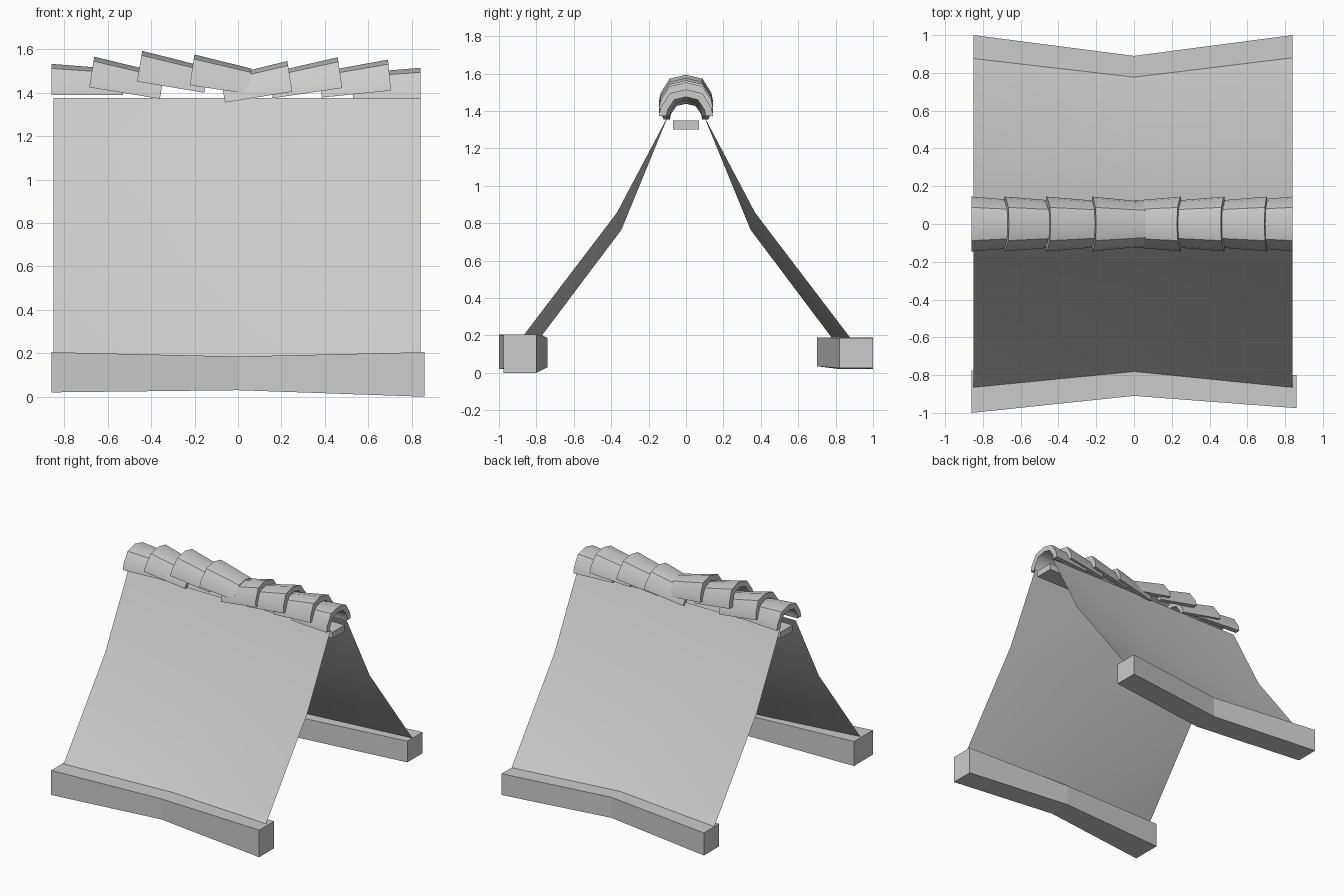
import bpy
from mathutils import Vector

if "Cube" in bpy.data.objects:
    bpy.data.objects.remove(bpy.data.objects["Cube"])


def make(name, verts, faces, smooth=None):
    me = bpy.data.meshes.new(name)
    me.from_pydata(verts, [], faces)
    me.update()
    ob = bpy.data.objects.new(name, me)
    bpy.context.collection.objects.link(ob)
    bpy.context.view_layer.objects.active = ob
    ob.select_set(True)
    if smooth:
        bpy.ops.object.shade_smooth_by_angle(angle=smooth)
    ob.select_set(False)
    return ob


def loft(name, rings, smooth=None):
    """Closed rings joined into a capped solid."""
    n = len(rings[0])
    verts = [v for r in rings for v in r]
    faces = [tuple(range(n))[::-1], tuple(range(len(verts) - n, len(verts)))]
    for k in range(len(rings) - 1):
        for i in range(n):
            j = (i + 1) % n
            faces.append((k*n + i, k*n + j, (k+1)*n + j, (k+1)*n + i))
    return make(name, verts, faces, smooth)


def beam(name, sections):
    """Box beam through sections (x, y_min, y_max, z_min, z_max)."""
    loft(name, [[(x, a, b), (x, c, b), (x, c, d), (x, a, d)]
                for x, a, c, b, d in sections])


# bent eaves beams and straight ridge pole
beam("front_eaves_beam", [(-.86, -1.0, -.775, .02, .205),
                          (0, -.91, -.74, .03, .185),
                          (.86, -.975, -.80, 0, .205)])
beam("back_eaves_beam", [(-.85, .82, 1.0, .02, .19),
                         (0, .70, .89, .035, .19),
                         (.84, .82, 1.0, .025, .185)])
beam("ridge_pole", [(-.84, -.07, .07, 1.30, 1.348),
                    (.84, -.07, .07, 1.30, 1.348)])

# thin roof sheets, sagging inward at the middle
end = [(.095, 1.375), (.37, .855), (.88, .185)]
mid = [(.095, 1.375), (.345, .765), (.785, .18)]
for side, s in (("front", -1), ("back", 1)):
    verts = [(x, s * y, z) for x, col in ((-.85, end), (0, mid), (.84, end))
             for y, z in col]
    faces = [(c*3 + r, c*3 + r + 1, c*3 + r + 4, c*3 + r + 3)
             for c in range(2) for r in range(2)]
    if s > 0:
        faces = [f[::-1] for f in faces]
    make(side + "_roof_sheet", verts, faces, 1.0)

# ridge tiles: tapered faceted arches, (x, z) of wide end and narrow end
outer = [(-.145, 0), (-.136, .045), (-.088, .122), (0, .143),
         (.088, .122), (.136, .045), (.145, 0)]
inner = [(.105, 0), (.098, .035), (.062, .088), (0, .103),
         (-.062, .088), (-.098, .035), (-.105, 0)]
tiles = [(-.86, 1.39, -.53, 1.39), (-.685, 1.425, -.36, 1.372),
         (-.465, 1.452, -.155, 1.40), (-.222, 1.435, .045, 1.395),
         (.25, 1.405, -.06, 1.355), (.48, 1.422, .16, 1.375),
         (.705, 1.41, .385, 1.378), (.84, 1.372, .53, 1.372)]
for i, (x0, z0, x1, z1) in enumerate(tiles):
    a, b = Vector((x0, 0, z0)), Vector((x1, 0, z1))
    d = (b - a).normalized()
    up = Vector((-d.z, 0, d.x)) * (1 if d.x > 0 else -1)
    rings = [[p + Vector((0, y * k, 0)) + up * h * k for y, h in outer + inner]
             for p, k in ((a, 1), (b, .82))]
    if d.x < 0:
        rings.reverse()
    ob = loft(f"ridge_tile_{i + 1}", rings, .75)
    ob.data.flip_normals()
